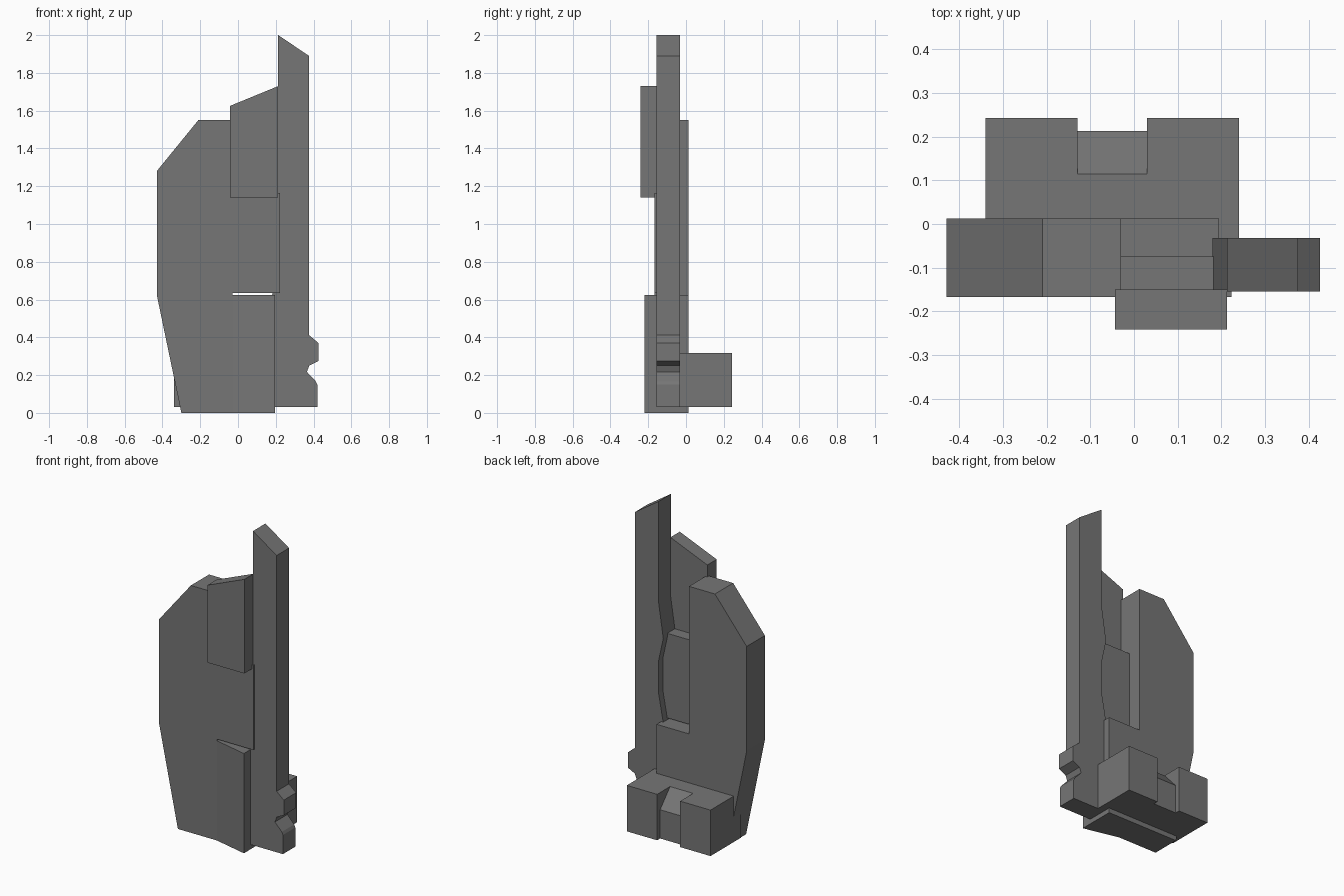
import bpy, bmesh

grey = bpy.data.materials.new("mid_grey")
grey.diffuse_color = (0.18, 0.18, 0.18, 1)


def prism(name, outline, axis, start, end):
    """Extrude a 2D outline along an axis; outline uses the other two axes in order."""
    k = "xyz".index(axis)

    def place(p, d):
        co = list(p)
        co.insert(k, d)
        return co

    bm = bmesh.new()
    lo = [bm.verts.new(place(p, start)) for p in outline]
    hi = [bm.verts.new(place(p, end)) for p in outline]
    n = len(outline)
    bm.faces.new(lo)
    bm.faces.new(hi[::-1])
    for i in range(n):
        j = (i + 1) % n
        bm.faces.new((lo[j], lo[i], hi[i], hi[j]))
    bmesh.ops.recalc_face_normals(bm, faces=bm.faces)
    mesh = bpy.data.meshes.new(name)
    bm.to_mesh(mesh)
    bm.free()
    mesh.materials.append(grey)
    ob = bpy.data.objects.new(name, mesh)
    bpy.context.collection.objects.link(ob)
    return ob


# Main slab with a stepped right side and chamfered left corners
prism("body", [(-0.30, 0), (0.195, 0), (0.195, 0.625), (-0.03, 0.625), (-0.03, 1.55),
               (-0.21, 1.55), (-0.43, 1.28), (-0.43, 0.625)], "y", -0.167, 0.013)

# Wedge flaring forward on the lower front
prism("front_wedge", [(-0.03, -0.167), (0.195, -0.22), (0.195, -0.167)], "z", 0, 0.625)

# Thin panel filling the middle of the cutout
prism("middle_panel", [(-0.03, 0.635), (0.223, 0.635), (0.223, 1.165), (-0.03, 1.165)],
      "y", -0.167, -0.075)

# Raised block with slanted top
prism("upper_block", [(-0.043, 1.14), (0.213, 1.14), (0.213, 1.73), (-0.043, 1.625)],
      "y", -0.242, -0.15)

# Tall rail with notched lower right edge and scalloped left edge
prism("rail", [(0.18, 0.03), (0.42, 0.03), (0.42, 0.15), (0.412, 0.167), (0.365, 0.217),
               (0.377, 0.25), (0.426, 0.275), (0.426, 0.37), (0.376, 0.412), (0.376, 1.89),
               (0.213, 2.0), (0.213, 1.37), (0.18, 1.15), (0.213, 1.0), (0.213, 0.80),
               (0.18, 0.62)], "y", -0.155, -0.032)

# Rear clip with a central slot, and a ramp inside the slot
prism("rear_clip", [(-0.34, -0.06), (0.24, -0.06), (0.24, 0.243), (0.03, 0.243),
                    (0.03, 0.115), (-0.13, 0.115), (-0.13, 0.243), (-0.34, 0.243)],
      "z", 0.03, 0.318)
prism("clip_ramp", [(0.115, 0.03), (0.213, 0.03), (0.213, 0.21), (0.115, 0.318)],
      "x", -0.13, 0.03)
